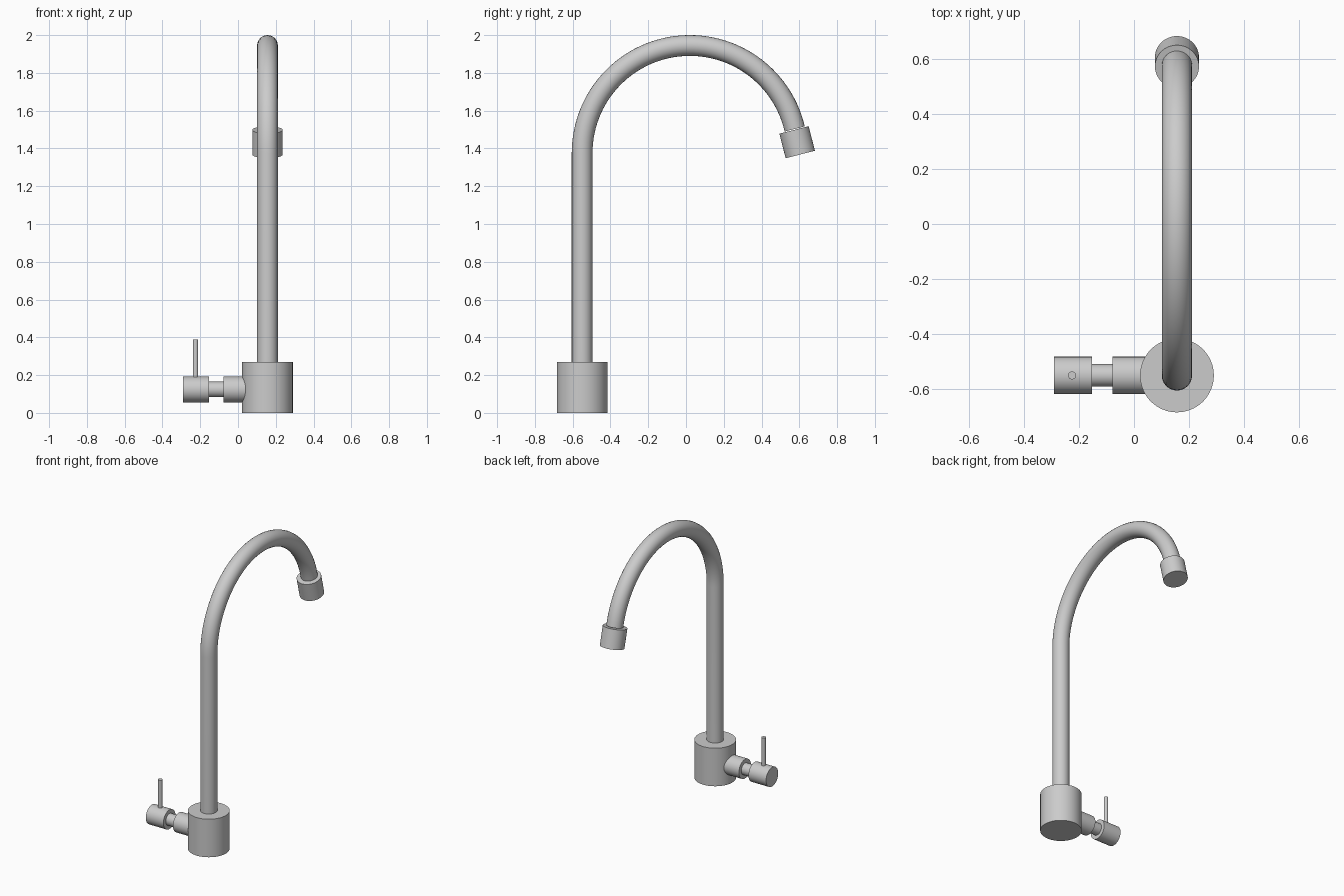
import bpy
from math import radians, sin, cos, pi
from mathutils import Vector

if "Cube" in bpy.data.objects:
    bpy.data.objects.remove(bpy.data.objects["Cube"])

X, Y = 0.156, -0.55          # axis of the base and riser
VALVE_Z = 0.124              # axis height of the side valve


def smooth(obj):
    bpy.ops.object.select_all(action='DESELECT')
    obj.select_set(True)
    bpy.context.view_layer.objects.active = obj
    bpy.ops.object.shade_smooth_by_angle(angle=radians(35))


def rod(name, start, end, radius, sides=64):
    """Capped cylinder between two points."""
    a, b = Vector(start), Vector(end)
    bpy.ops.mesh.primitive_cylinder_add(
        vertices=sides, radius=radius, depth=(b - a).length,
        location=(a + b) / 2,
        rotation=(b - a).to_track_quat('Z', 'Y').to_euler())
    obj = bpy.context.object
    obj.name = name
    smooth(obj)
    return obj


# Base body
rod("base", (X, Y, 0), (X, Y, 0.27), 0.134)

# Gooseneck spout: straight riser, then an arc ending just above the nozzle
R, cy, cz, end = 0.57, 0.02, 1.375, radians(13)
path = [(X, Y, 0.25)]
steps = 56
for i in range(steps + 1):
    a = pi + (end - pi) * i / steps
    path.append((X, cy + R * cos(a), cz + R * sin(a)))

curve = bpy.data.curves.new("spout", 'CURVE')
curve.dimensions = '3D'
curve.bevel_depth = 0.055
curve.bevel_resolution = 10
curve.use_fill_caps = True
spline = curve.splines.new('POLY')
spline.points.add(len(path) - 1)
for point, co in zip(spline.points, path):
    point.co = (*co, 1)
spout = bpy.data.objects.new("spout", curve)
bpy.context.collection.objects.link(spout)
bpy.ops.object.select_all(action='DESELECT')
spout.select_set(True)
bpy.context.view_layer.objects.active = spout
bpy.ops.object.convert(target='MESH')
smooth(bpy.context.object)

# Nozzle, tilted along the end of the spout
rod("nozzle", (X, 0.572, 1.498), (X, 0.605, 1.368), 0.08)

# Side valve: collar, narrow neck, handle knob, lever
for name, x0, x1, r in (("valve_collar", 0.06, -0.078, 0.068),
                        ("valve_neck", -0.07, -0.16, 0.041),
                        ("handle_knob", -0.153, -0.291, 0.068)):
    rod(name, (x0, Y, VALVE_Z), (x1, Y, VALVE_Z), r)
rod("lever", (-0.225, Y, 0.16), (-0.225, Y, 0.388), 0.0145, 32)
